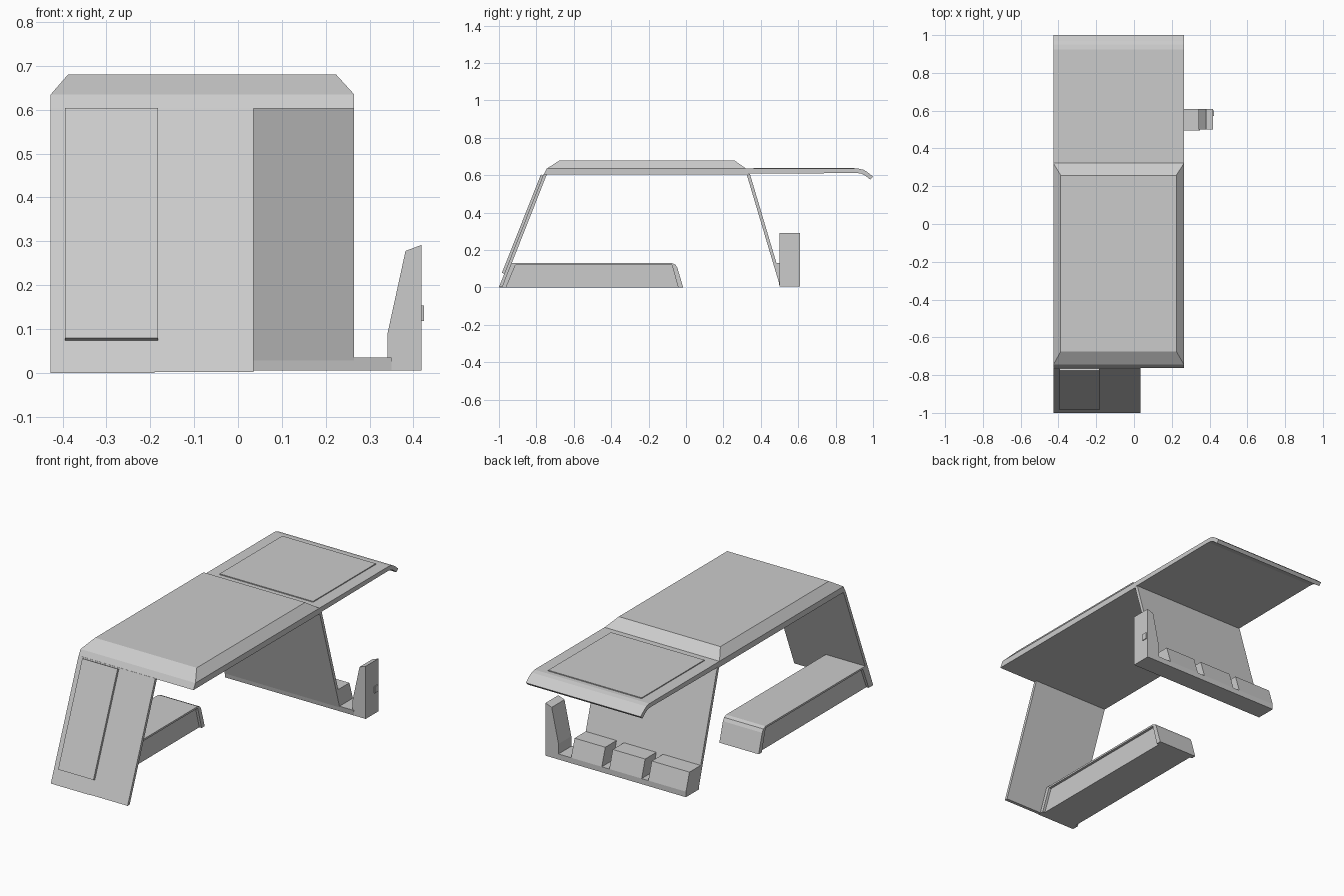
import bpy, bmesh


def prism(name, profile, lo, hi, axis="x"):
    """Extrude a 2D profile along x (profile is y,z) or along y (profile is x,z)."""
    bm = bmesh.new()
    place = (lambda p, t: (t, p[0], p[1])) if axis == "x" else (lambda p, t: (p[0], t, p[1]))
    a = [bm.verts.new(place(p, lo)) for p in profile]
    b = [bm.verts.new(place(p, hi)) for p in profile]
    n = len(profile)
    bm.faces.new(a)
    bm.faces.new(b)
    for i in range(n):
        bm.faces.new((a[i], a[(i + 1) % n], b[(i + 1) % n], b[i]))
    return finish(name, bm)


def finish(name, bm):
    bmesh.ops.recalc_face_normals(bm, faces=bm.faces[:])
    mesh = bpy.data.meshes.new(name)
    bm.to_mesh(mesh)
    bm.free()
    ob = bpy.data.objects.new(name, mesh)
    bpy.context.collection.objects.link(ob)
    return ob


def rings(name, levels):
    """Loft stacked rectangles: (x0, x1, y0, y1, z)."""
    bm = bmesh.new()
    loops = [[bm.verts.new(v) for v in ((x0, y0, z), (x1, y0, z), (x1, y1, z), (x0, y1, z))]
             for x0, x1, y0, y1, z in levels]
    bm.faces.new(loops[0])
    bm.faces.new(loops[-1])
    for a, b in zip(loops, loops[1:]):
        for i in range(4):
            j = (i + 1) % 4
            bm.faces.new((a[i], a[j], b[j], b[i]))
    return finish(name, bm)


L, R = -0.427, 0.265  # left and right sides of the body

# Main top slab with bevelled upper rim
rings("top_slab", [(L, R, -0.762, 0.335, 0.603), (L, R, -0.745, 0.322, 0.635),
                   (-0.388, 0.224, -0.675, 0.258, 0.68)])

# Rear shelf with curled-down lip, and its thin raised mat
prism("rear_shelf", [(0.31, 0.635), (0.925, 0.635), (0.95, 0.629), (0.97, 0.617), (1.0, 0.592),
                     (0.985, 0.577), (0.96, 0.597), (0.94, 0.608), (0.915, 0.612), (0.31, 0.608)], L, R)
rings("shelf_mat", [(-0.363, 0.2, 0.36, 0.9, 0.63), (-0.363, 0.2, 0.36, 0.9, 0.64)])

# Sloping front leg and the raised plate on it
prism("front_leg", [(-1.0, 0.002), (-0.762, 0.605), (-0.744, 0.605), (-0.982, 0.002)], L, 0.035)
prism("front_leg_plate", [(-0.984, 0.079), (-0.776, 0.604), (-0.763, 0.598), (-0.971, 0.073)],
      -0.395, -0.182)

# Sloping rear leg
prism("rear_leg", [(0.324, 0.606), (0.342, 0.606), (0.521, 0.005), (0.503, 0.005)], L, R)

# Low foot tray: arched shell with slightly recessed core
prism("foot_shell", [(-1.0, 0.0), (-0.949, 0.13), (-0.075, 0.13), (-0.056, 0.122), (-0.046, 0.105),
                     (-0.015, 0.0), (-0.042, 0.0), (-0.075, 0.12), (-0.912, 0.12), (-0.962, 0.0)],
      L, -0.19)
prism("foot_core", [(-0.963, 0.0), (-0.912, 0.121), (-0.074, 0.121), (-0.042, 0.0)],
      L + 0.014, -0.204)

# Rear base rail with three blocks
prism("base_rail", [(0.5, 0.005), (0.61, 0.005), (0.61, 0.035), (0.495, 0.035)], L, 0.35)
for i, (x0, x1) in enumerate([(0.08, R), (-0.16, 0.035), (L, -0.2)]):
    prism(f"base_block_{i + 1}", [(0.505, 0.005), (0.61, 0.005), (0.61, 0.035), (0.58, 0.13), (0.47, 0.13)],
          x0, x1)

# Upright end post with a side button
prism("end_post", [(0.341, 0.005), (0.419, 0.005), (0.419, 0.292), (0.382, 0.278), (0.341, 0.09)],
      0.5, 0.61, "y")
prism("post_button", [(0.41, 0.118), (0.424, 0.118), (0.424, 0.154), (0.41, 0.154)], 0.572, 0.602, "y")
